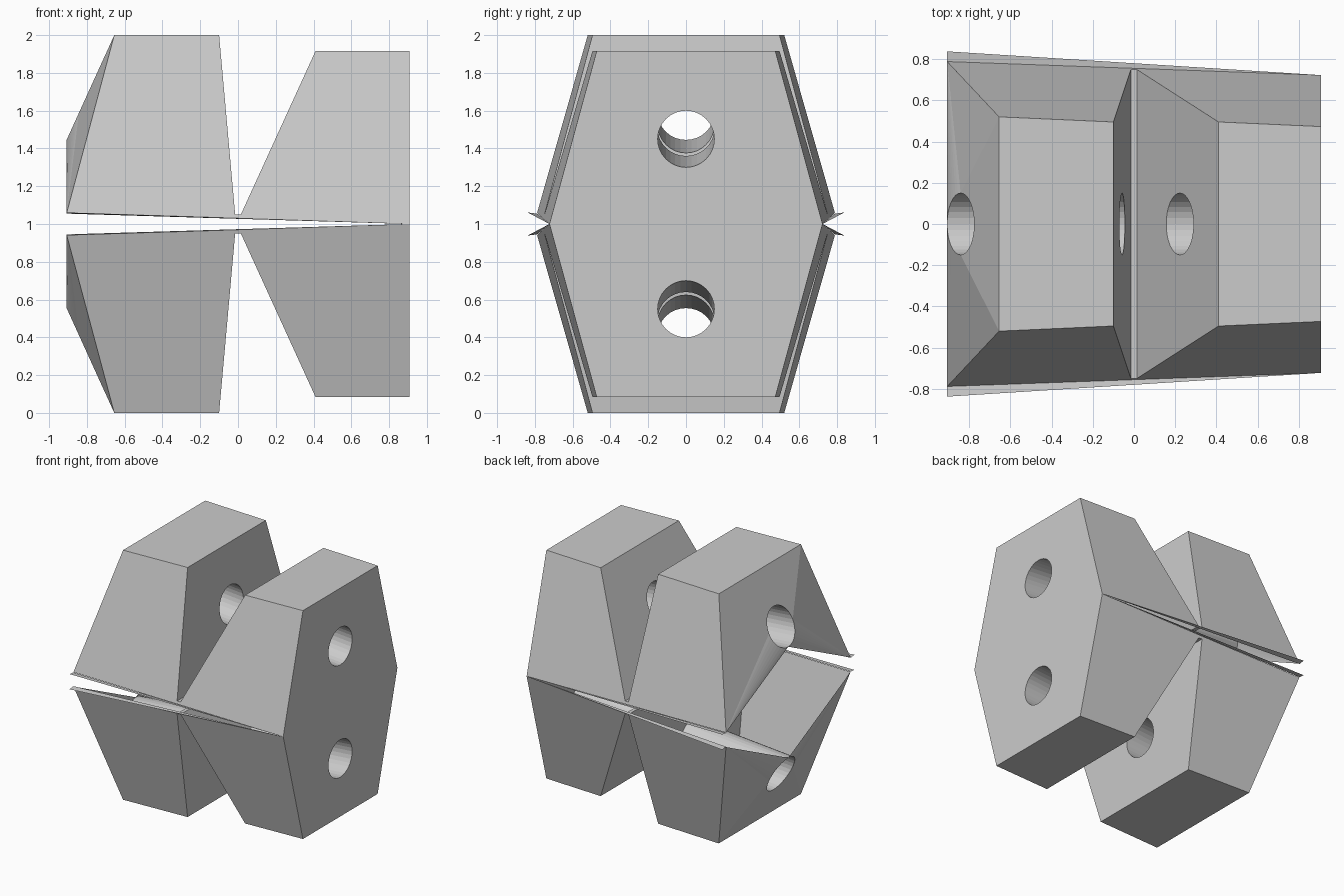
import bpy, bmesh, math

if "Cube" in bpy.data.objects:
    bpy.data.objects.remove(bpy.data.objects["Cube"])

N = 32          # sides of each bored hole
R = 0.15        # hole radius
XE = 0.907      # half length

grey = bpy.data.materials.new("plain grey")
grey.diffuse_color = (0.6, 0.6, 0.6, 1)
grey.use_nodes = True
grey.node_tree.nodes["Principled BSDF"].inputs["Base Color"].default_value = grey.diffuse_color


def wall_y(x, z):
    """Half width of the tapered body."""
    return 0.75 - 0.045 * x - 0.273 * (z - 1.05)


def rim(bm, x0, z0, k):
    """Tilted bore cut by the plane x = x0 + k(z - z0)."""
    out = []
    for i in range(N):
        t = 2 * math.pi * i / N
        a = 1.45 + 0.08 * XE + R * math.sin(t)
        x = (x0 + k * (a - z0)) / (1 + 0.08 * k)
        out.append(bm.verts.new((x, R * math.cos(t), a - 0.08 * x)))
    return out


def holed_face(bm, bottom, top, ring, closed=True):
    """Fan from four corners to the hole rim; bottom may stay open."""
    c = [top[0], top[1], bottom[1], bottom[0]]   # one corner per quadrant
    for i in range(N):
        bm.faces.new((c[i * 4 // N], ring[i], ring[(i + 1) % N]))
    for q in range(4):
        if q != 3 or closed:
            bm.faces.new((c[(q - 1) % 4], c[q], ring[q * N // 4]))


def tube(bm, a, b):
    for i in range(N):
        j = (i + 1) % N
        bm.faces.new((a[i], a[j], b[j], b[i]))


def finish(bm, name, mirrored):
    if mirrored:
        for v in bm.verts:
            v.co.z = 2 - v.co.z
    bmesh.ops.recalc_face_normals(bm, faces=bm.faces[:])
    me = bpy.data.meshes.new(name)
    bm.to_mesh(me)
    bm.free()
    me.materials.append(grey)
    ob = bpy.data.objects.new(name, me)
    bpy.context.collection.objects.link(ob)


# side outline of the upper shell, x and z
outline = [(-XE, 1.058), (-0.655, 2.0), (-0.10, 2.0), (-0.015, 1.05),
           (0.015, 1.05), (0.41, 1.915), (XE, 1.915), (XE, 1.0)]


def shell(name, mirrored):
    bm = bmesh.new()
    P = [(bm.verts.new((x, wall_y(x, z), z)), bm.verts.new((x, -wall_y(x, z), z)))
         for x, z in outline]
    # both tapered side walls
    for s in (0, 1):
        bm.faces.new([p[s] for p in P])
    # tops of the two blocks and the valley floor
    for i in (1, 3, 5):
        bm.faces.new((P[i][0], P[i + 1][0], P[i + 1][1], P[i][1]))
    # sloped ends with bored holes
    rims = []
    for lo, hi in ((0, 1), (3, 2), (4, 5), (7, 6)):
        xl, zl = outline[lo]
        xh, zh = outline[hi]
        k = 0.455 if lo == 0 else (xh - xl) / (zh - zl)
        r = rim(bm, xh, zh, k)
        holed_face(bm, P[lo], P[hi], r, closed=(lo != 0))
        rims.append(r)
    tube(bm, rims[0], rims[1])
    tube(bm, rims[2], rims[3])
    finish(bm, name, mirrored)


def flange(name, mirrored):
    bm = bmesh.new()
    y0, y1 = wall_y(-XE, 1.058), wall_y(XE, 1.0)
    for s in (1, -1):
        bm.faces.new([bm.verts.new(c) for c in (
            (-XE, s * y0, 1.055), (-XE, s * 0.838, 1.061), (XE, s * y1, 1.0))])
    finish(bm, name, mirrored)


for side, m in (("upper", False), ("lower", True)):
    shell(side + "_shell", m)
    flange(side + "_edge_flange", m)
